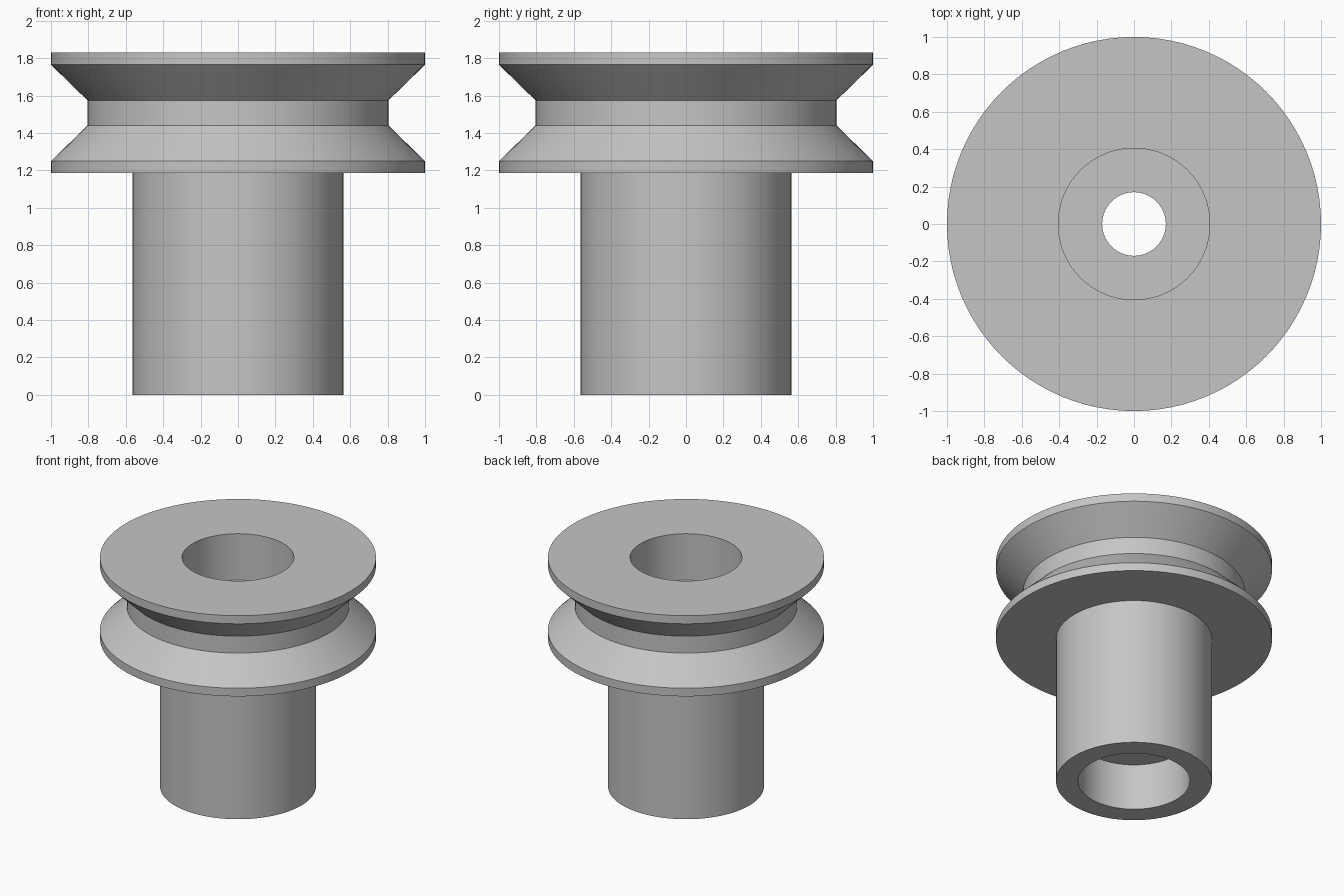
import bpy, bmesh, math

cube = bpy.data.objects.get("Cube")
if cube:
    bpy.data.objects.remove(cube, do_unlink=True)

# Single plain grey
grey = bpy.data.materials.new("light grey")
grey.use_nodes = True
colour = (0.56, 0.56, 0.56, 1)
grey.diffuse_color = colour
grey.node_tree.nodes["Principled BSDF"].inputs["Base Color"].default_value = colour

# Closed cross-section as (radius, height)
HEIGHT = 1.83
TUBE, BORE, HOLE, RIM, GROOVE = 0.565, 0.405, 0.17, 1.0, 0.805
POCKET = 0.37
profile = [
    (BORE, 0), (TUBE, 0),                        # sleeve foot
    (TUBE, 1.185), (RIM, 1.185), (RIM, 1.25),    # lower flange
    (GROOVE, 1.44), (GROOVE, 1.575),             # groove floor
    (RIM, 1.765), (RIM, HEIGHT),                 # upper flange
    (BORE, HEIGHT), (BORE, HEIGHT - POCKET),     # upper pocket
    (HOLE, HEIGHT - POCKET), (HOLE, POCKET),     # axle hole
    (BORE, POCKET),                              # lower pocket
]


def lathe(name, section, steps=96):
    """Revolve a closed section about the vertical axis."""
    bm = bmesh.new()
    verts = [bm.verts.new((r, 0, z)) for r, z in section]
    edges = [bm.edges.new((v, verts[i - 1])) for i, v in enumerate(verts)]
    bmesh.ops.spin(bm, geom=verts + edges, cent=(0, 0, 0), axis=(0, 0, 1),
                   angle=math.tau, steps=steps, use_merge=True)
    bmesh.ops.remove_doubles(bm, verts=bm.verts, dist=0.0001)
    bmesh.ops.recalc_face_normals(bm, faces=bm.faces)
    mesh = bpy.data.meshes.new(name)
    bm.to_mesh(mesh)
    bm.free()
    mesh.materials.append(grey)
    obj = bpy.data.objects.new(name, mesh)
    bpy.context.collection.objects.link(obj)
    return obj


# Grooved wheel with its sleeve
pulley = lathe("grooved_pulley", profile)
bpy.ops.object.select_all(action="DESELECT")
pulley.select_set(True)
bpy.context.view_layer.objects.active = pulley
bpy.ops.object.shade_smooth_by_angle(angle=math.radians(30))
